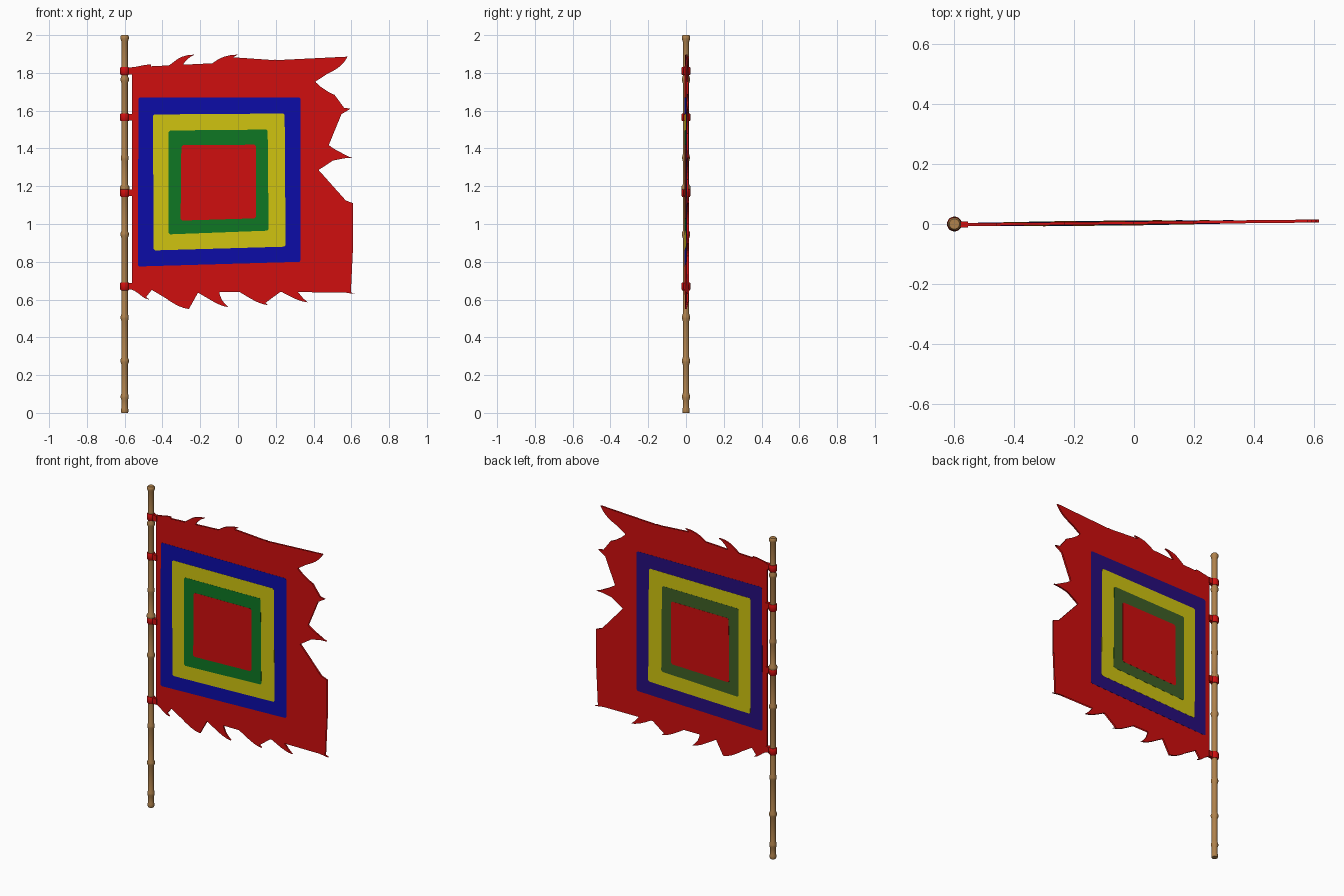
import bpy, bmesh, math
from mathutils import Vector

cube = bpy.data.objects.get("Cube")
if cube:
    bpy.data.objects.remove(cube, do_unlink=True)


def material(name, *srgb):
    linear = [((c / 255 + 0.055) / 1.055) ** 2.4 if c > 10 else c / 255 / 12.92 for c in srgb]
    mat = bpy.data.materials.new(name)
    mat.use_nodes = True
    mat.diffuse_color = (*linear, 1)
    mat.node_tree.nodes["Principled BSDF"].inputs["Base Color"].default_value = (*linear, 1)
    return mat


RED = material("red cloth", 208, 14, 14)
BLUE = material("blue cloth", 12, 12, 168)
YELLOW = material("yellow cloth", 208, 196, 16)
GREEN = material("green cloth", 14, 120, 36)
BLUE_BACK = material("dark violet reverse", 38, 13, 125)
GREEN_BACK = material("olive green reverse", 62, 95, 38)
WOOD = material("bamboo", 176, 130, 76)

POLE_X = -0.6


def finish(bm, name, mats, smooth=False):
    bmesh.ops.recalc_face_normals(bm, faces=bm.faces)
    mesh = bpy.data.meshes.new(name)
    bm.to_mesh(mesh)
    bm.free()
    for mat in mats:
        mesh.materials.append(mat)
    obj = bpy.data.objects.new(name, mesh)
    bpy.context.collection.objects.link(obj)
    if smooth:
        bpy.ops.object.select_all(action='DESELECT')
        obj.select_set(True)
        bpy.context.view_layer.objects.active = obj
        bpy.ops.object.shade_smooth_by_angle(angle=math.radians(40))
    return obj


def lathe(name, profile, mat, sides=20):
    """Closed turned solid around the pole axis."""
    bm = bmesh.new()
    rings = []
    for r, z in profile:
        rings.append([bm.verts.new((POLE_X + r * math.cos(math.tau * i / sides),
                                    r * math.sin(math.tau * i / sides), z))
                      for i in range(sides)])
    for low, high in zip(rings, rings[1:]):
        for i in range(sides):
            j = (i + 1) % sides
            bm.faces.new((low[i], low[j], high[j], high[i]))
    bm.faces.new(rings[0])
    bm.faces.new(rings[-1])
    return finish(bm, name, [mat], smooth=True)


def cloth_y(x):
    # The cloth swings slightly backwards away from the pole
    return 0.0037 + 0.0102 * x


def sheet(name, outline, half, front, back=None):
    """Flat cloth piece cut to an x-z outline, with its own reverse colour."""
    bm = bmesh.new()
    face = bm.faces.new([bm.verts.new((x, cloth_y(x) - half, z)) for x, z in outline])
    tris = bmesh.ops.triangulate(bm, faces=[face], ngon_method='EAR_CLIP')["faces"]
    new = bmesh.ops.extrude_face_region(bm, geom=tris, use_keep_orig=True)["geom"]
    for v in new:
        if isinstance(v, bmesh.types.BMVert):
            v.co.y += 2 * half
    bmesh.ops.recalc_face_normals(bm, faces=bm.faces)
    for f in bm.faces:
        f.material_index = 1 if back and f.normal.y > 0.5 else 0
    return finish(bm, name, [front] + ([back] if back else []))


# Bamboo pole with swollen joints
profile = [(0.017, 0), (0.019, 0.006), (0.019, 0.02), (0.0165, 0.03)]
for z, r in ((0.085, 0.021), (0.275, 0.022), (0.505, 0.021), (0.945, 0.022),
             (1.19, 0.025), (1.35, 0.02), (1.765, 0.022)):
    profile += [(0.0165, z - 0.02), (r, z - 0.006), (r, z + 0.006), (0.0165, z + 0.02)]
profile += [(0.0165, 1.965), (0.022, 1.98), (0.022, 1.992), (0.017, 2)]
lathe("bamboo_pole", profile, WOOD)

# Cloth ties: a ring round the pole and a tab to the flag
for i, z in enumerate((1.81, 1.565, 1.165, 0.67)):
    h = 0.021
    lathe(f"tie_ring_{i + 1}", [(0.02, z - h), (0.024, z - h + 0.005),
                                (0.024, z + h - 0.005), (0.02, z + h)], RED)
    sheet(f"tie_tab_{i + 1}", [(POLE_X, z - h + 0.003), (-0.555, z - h + 0.003),
                               (-0.555, z + h - 0.003), (POLE_X, z + h - 0.003)], 0.01, RED)


# Flame-edged flag: curve handles are fractions of each chord length
TOP = (((.38, 0), (-.52, 0)), ((-.55, -.24), (-.67, 0)))
CORNER = (TOP[0], ((-.2, -.4), (.15, .2)))
SIDE = (((.05, -.13), (-.22, .05)), ((-.6, 0), (0, .26)))
BOTTOM = (((-.64, 0), (-.5, .4)), ((-.37, .04), (.24, 0)))
LOWER_CORNER = (SIDE[0], BOTTOM[1])

# Each flame: style, tip, following valley (in hundredths)
FLAMES = [
    (TOP, (-46, 184.4), (-46, 178.6)), (TOP, (-23, 189.7), (-26, 179)),
    (TOP, (0, 189.7), (-3.5, 179)), (TOP, (20, 187), (22, 179)),
    (CORNER, (58, 188.6), (41, 175.4)),
    (SIDE, (51, 168.5), (41.5, 165)), (SIDE, (59.5, 161), (41, 148)),
    (SIDE, (60.6, 135), (41, 123.5)), (SIDE, (61, 111), (41, 100)),
    (SIDE, (61, 89.7), (41.5, 83)),
    (LOWER_CORNER, (61.8, 63), (34, 67.5)),
    (BOTTOM, (37, 58.5), (15, 67)), (BOTTOM, (16, 57), (-5.5, 66.5)),
    (BOTTOM, (-5, 56), (-26.5, 66)), (BOTTOM, (-26, 55), (-48.5, 66)),
    (BOTTOM, (-47, 60), (-56, 65)),
]


def arc(a, b, handles, steps=10):
    a, b = Vector(a), Vector(b)
    size = (b - a).length
    p, q = a + Vector(handles[0]) * size, b + Vector(handles[1]) * size
    for i in range(1, steps + 1):
        t = i / steps
        s = 1 - t
        yield (a * s ** 3 + p * (3 * s * s * t) + q * (3 * s * t * t) + b * t ** 3) / 100


point = (-56, 183)
outline = [Vector(point) / 100]
for style, tip, valley in FLAMES:
    outline += arc(point, tip, style[0])
    outline += arc(tip, valley, style[1])
    point = valley
sheet("flag_cloth", outline, 0.005, RED)


# Nested coloured panels, showing on both faces
def panel(corners, cut=0.008):
    pts = [Vector(c) for c in corners]
    for i, p in enumerate(pts):
        for other in (pts[i - 1], pts[(i + 1) % len(pts)]):
            yield p + (other - p).normalized() * cut


PANELS = [
    ("blue_panel", BLUE, BLUE_BACK, ((-.527, 1.67), (.332, 1.67), (.332, .8), (-.53, .775))),
    ("yellow_panel", YELLOW, None, ((-.45, 1.58), (.247, 1.585), (.252, .88), (-.447, .86))),
    ("green_panel", GREEN, GREEN_BACK, ((-.367, 1.495), (.157, 1.5), (.162, .965), (-.367, .945))),
    ("centre_panel", RED, None, ((-.3, 1.417), (.094, 1.42), (.094, 1.03), (-.304, 1.018))),
]
for i, (name, front, back, corners) in enumerate(PANELS):
    sheet(name, list(panel(corners)), 0.0058 + 0.0008 * i, front, back)
